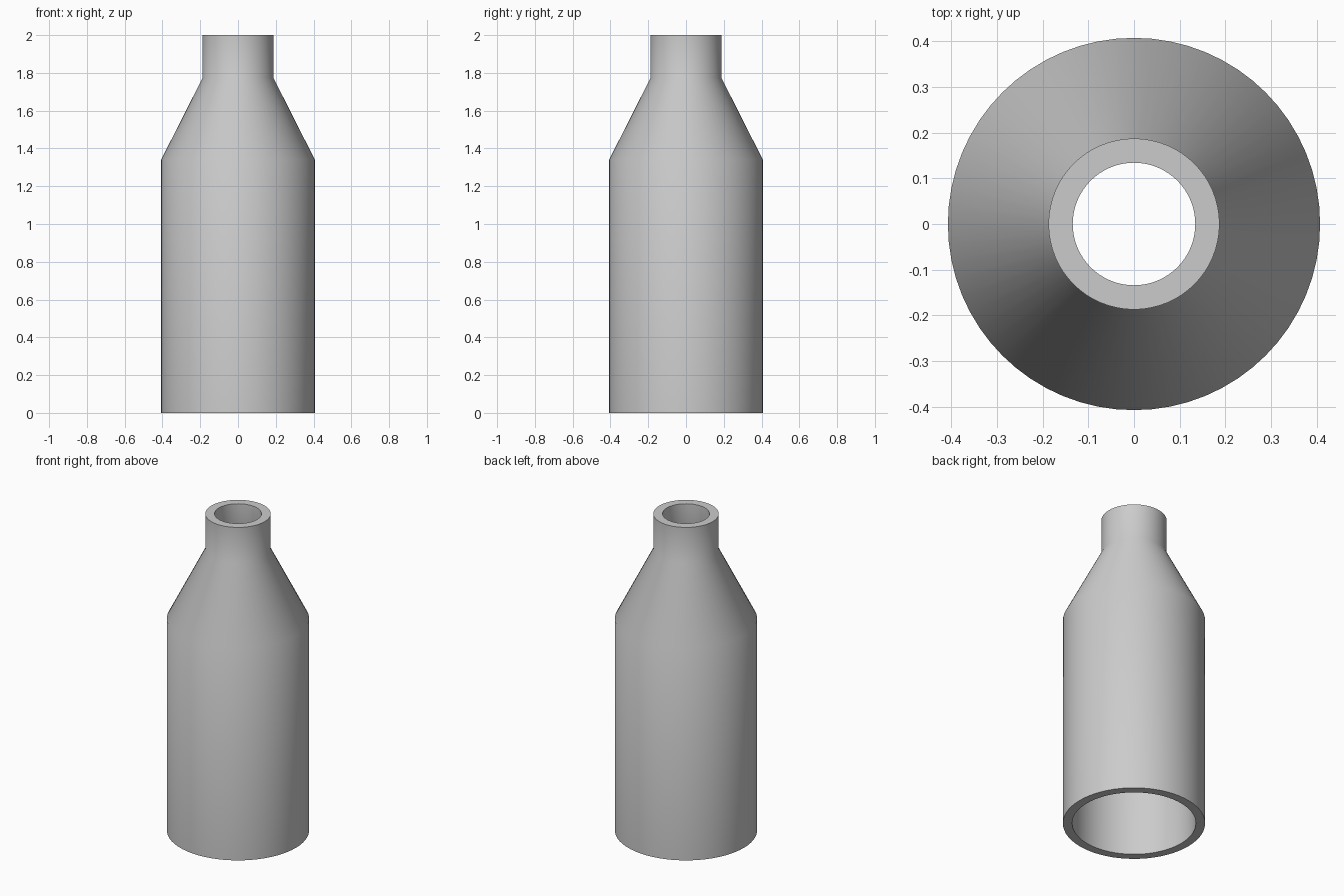
import bpy
import bmesh
import math
from mathutils import Vector

cube = bpy.data.objects.get("Cube")
if cube:
    bpy.data.objects.remove(cube, do_unlink=True)

SEGMENTS = 64
WALL = 0.053
BODY_R, NECK_R = 0.407, 0.187
SHOULDER_Z, NECK_Z, TOP_Z = 1.34, 1.775, 2.0

# Plain grey material
grey = bpy.data.materials.new("light_grey")
grey.use_nodes = True
colour = (0.6, 0.6, 0.6, 1.0)
grey.diffuse_color = colour
grey.node_tree.nodes["Principled BSDF"].inputs["Base Color"].default_value = colour

# Wall section: up the outside, then down the inside at an even thickness
slope = math.atan2(BODY_R - NECK_R, NECK_Z - SHOULDER_Z)
drop = WALL * math.tan(slope / 2)
outer = [(BODY_R, 0), (BODY_R, SHOULDER_Z), (NECK_R, NECK_Z), (NECK_R, TOP_Z)]
inner = [(r - WALL, z - drop if 0 < z < TOP_Z else z) for r, z in reversed(outer)]
section = outer + inner

# Revolve the closed section into an open-ended bottle shell
bm = bmesh.new()
verts = [bm.verts.new((r, 0, z)) for r, z in section]
edges = [bm.edges.new((v, verts[(i + 1) % len(verts)])) for i, v in enumerate(verts)]
bmesh.ops.spin(bm, geom=verts + edges, cent=Vector(), axis=Vector((0, 0, 1)),
               angle=2 * math.pi, steps=SEGMENTS, use_merge=True)
bmesh.ops.remove_doubles(bm, verts=bm.verts[:], dist=1e-5)
bmesh.ops.recalc_face_normals(bm, faces=bm.faces[:])

mesh = bpy.data.meshes.new("bottle_shell")
bm.to_mesh(mesh)
bm.free()
mesh.materials.append(grey)
bottle = bpy.data.objects.new("bottle_shell", mesh)
bpy.context.collection.objects.link(bottle)

# Smooth walls with sharp rims
bpy.ops.object.select_all(action="DESELECT")
bottle.select_set(True)
bpy.context.view_layer.objects.active = bottle
bpy.ops.object.shade_smooth_by_angle(angle=math.radians(30))
